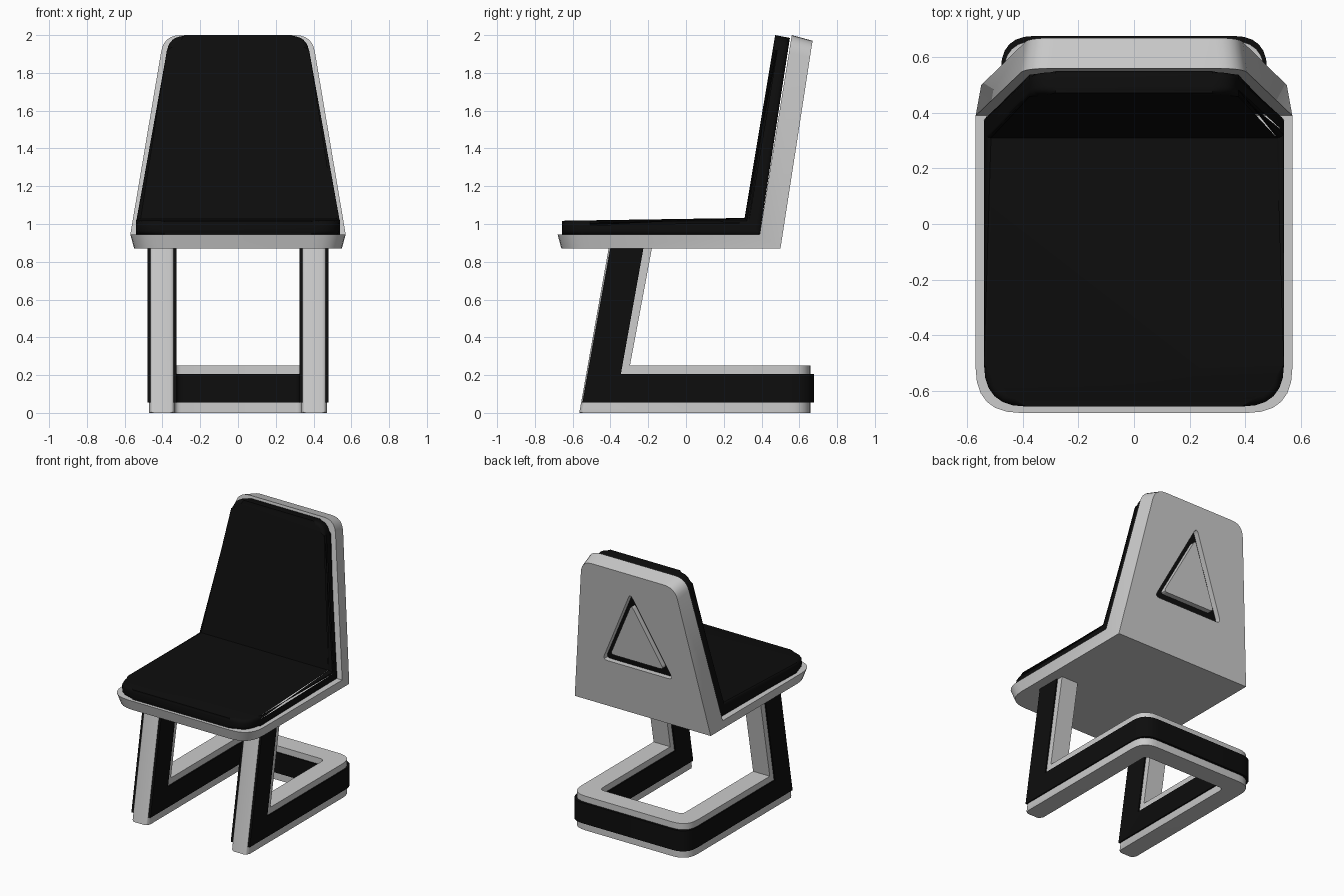
import bpy, bmesh, math
from mathutils import Vector as V

if "Cube" in bpy.data.objects:
    bpy.data.objects.remove(bpy.data.objects["Cube"])

black = bpy.data.materials.new("black")
black.diffuse_color = (0.004, 0.004, 0.004, 1)
black.use_nodes = True
black.node_tree.nodes["Principled BSDF"].inputs["Base Color"].default_value = black.diffuse_color


def mir(p):
    return V((-p.x, p.y, p.z))


def fillet(a, p, b, r, n=6):
    """Rounded corner at p, between the directions of a and b."""
    s, e = p + (a - p).normalized() * r, p + (b - p).normalized() * r
    return [s * (1 - t) ** 2 + p * (2 * t * (1 - t)) + e * t ** 2
            for t in (i / n for i in range(n + 1))]


def finish(name, bm, mat=None):
    bmesh.ops.recalc_face_normals(bm, faces=bm.faces)
    me = bpy.data.meshes.new(name)
    bm.to_mesh(me)
    bm.free()
    ob = bpy.data.objects.new(name, me)
    bpy.context.collection.objects.link(ob)
    if mat:
        me.materials.append(mat)
    return ob


def smooth(ob):
    bpy.ops.object.select_all(action='DESELECT')
    ob.select_set(True)
    bpy.context.view_layer.objects.active = ob
    bpy.ops.object.shade_smooth_by_angle(angle=math.radians(35))


def bent_panel(name, layers, r_seat, r_top, mat=None, bevel=0):
    """Seat and back in one piece; each layer gives crease, front and top corners."""
    bm = bmesh.new()
    rings = []
    for c, f, t in layers:
        c, f, t = V(c), V(f), V(t)
        seat = fillet(c, f, mir(f), r_seat)
        top = fillet(mir(t), t, c, r_top)
        ring = [c] + seat + [mir(p) for p in reversed(seat)] + [mir(c)]
        k = len(ring)
        ring += [mir(p) for p in reversed(top)] + top
        vs = [bm.verts.new(p) for p in ring]
        bm.faces.new(vs[:k])
        bm.faces.new(vs[k - 1:] + vs[:1])
        rings.append(vs)
    a, b = rings
    n = len(a)
    for i in range(n):
        j = (i + 1) % n
        bm.faces.new((a[i], a[j], b[j], b[i]))
    if bevel:
        rim = [bm.edges.get((r[i], r[(i + 1) % n])) for r in rings for i in range(n)]
        bmesh.ops.bevel(bm, geom=rim, offset=bevel, segments=4, profile=0.5, affect='EDGES')
    return finish(name, bm, mat)


def triangle(name, hw, z0, z1, d0, d1, r, mat=None):
    """Rounded triangular prism set into the sloping back, from depth d0 to d1."""
    bm = bmesh.new()
    loops = []
    for d in (d0, d1):
        c = [V((x, 0.5 + 0.17 * (z - 0.87) / 1.1 - d, z))
             for x, z in ((-hw, z0), (hw, z0), (0, z1))]
        pts = [p for i in range(3) for p in fillet(c[i - 1], c[i], c[(i + 1) % 3], r, 4)]
        loops.append([bm.verts.new(p) for p in pts])
        bm.faces.new(loops[-1])
    a, b = loops
    for i in range(len(a)):
        bm.faces.new((a[i - 1], a[i], b[i], b[i - 1]))
    return finish(name, bm, mat)


def frame(name, xo, xi, yo, yi, top, knee_lo, knee_hi, mat=None, bevel=0):
    """U-shaped bar with two slanted legs; top holds front and back y at the seat."""
    zt = 0.885
    lo, hi = knee_lo[1], knee_hi[1]
    oc = fillet(V((xo, 0, 0)), V((xo, yo, 0)), V((0, yo, 0)), 0.12)
    ic = fillet(V((xi, 0, 0)), V((xi, yi, 0)), V((0, yi, 0)), 0.035)
    # each station: outer low, outer high, inner high, inner low
    st = []
    for (yl, zl), (yh, zh) in (((top[0], zt), (top[1], zt)), (knee_lo, knee_hi)):
        st.append([V((xo, yl, zl)), V((xo, yh, zh)), V((xi, yh, zh)), V((xi, yl, zl))])
    for o, i in zip(oc, ic):
        st.append([V((o.x, o.y, lo)), V((o.x, o.y, hi)), V((i.x, i.y, hi)), V((i.x, i.y, lo))])
    st += [[mir(p) for p in s] for s in reversed(st)]
    bm = bmesh.new()
    vs = [[bm.verts.new(p) for p in s] for s in st]
    for s, t in zip(vs, vs[1:]):
        for k in range(4):
            bm.faces.new((s[k - 1], s[k], t[k], t[k - 1]))
    bm.faces.new(vs[0])
    bm.faces.new(vs[-1])
    if bevel:
        edges = [bm.edges.get((vs[i][k], vs[i + 1][k])) for i in (0, len(vs) - 2) for k in (0, 3)]
        bmesh.ops.bevel(bm, geom=edges, offset=bevel, segments=4, profile=0.5, affect='EDGES')
    return finish(name, bm, mat)


# Shell with a triangular recess in the back
shell = bent_panel("shell", [
    ((0.57, 0.39, 0.945), (0.57, -0.68, 0.945), (0.392, 0.56, 2.0)),
    ((0.55, 0.50, 0.87), (0.55, -0.66, 0.87), (0.377, 0.67, 1.97))], 0.16, 0.09)
cutter = triangle("recess_cutter", 0.285, 1.23, 1.82, -0.05, 0.045, 0.04)
cutter.hide_render = True
mod = shell.modifiers.new("recess", 'BOOLEAN')
mod.operation, mod.object, mod.solver = 'DIFFERENCE', cutter, 'EXACT'
bpy.context.view_layer.objects.active = shell
bpy.ops.object.modifier_apply(modifier="recess")
bpy.data.objects.remove(cutter)
smooth(shell)

# Recess floor and raised inner triangle
smooth(triangle("recess_floor", 0.284, 1.231, 1.818, 0.038, 0.05, 0.04, black))
smooth(triangle("back_triangle", 0.215, 1.29, 1.73, 0.0, 0.05, 0.03))

# Cushion
smooth(bent_panel("cushion", [
    ((0.54, 0.31, 1.032), (0.54, -0.657, 1.017), (0.362, 0.472, 2.0)),
    ((0.54, 0.39, 0.943), (0.54, -0.657, 0.943), (0.362, 0.55, 1.985))],
    0.15, 0.08, black, 0.025))

# Leg frame and the black band around its sides
smooth(frame("leg_frame", 0.47, 0.335, 0.66, 0.52, (-0.407, -0.178),
             (-0.565, 0.0), (-0.297, 0.25), None, 0.025))
smooth(frame("leg_band", 0.479, 0.325, 0.677, 0.51, (-0.398, -0.223),
             (-0.548, 0.055), (-0.345, 0.205), black))
